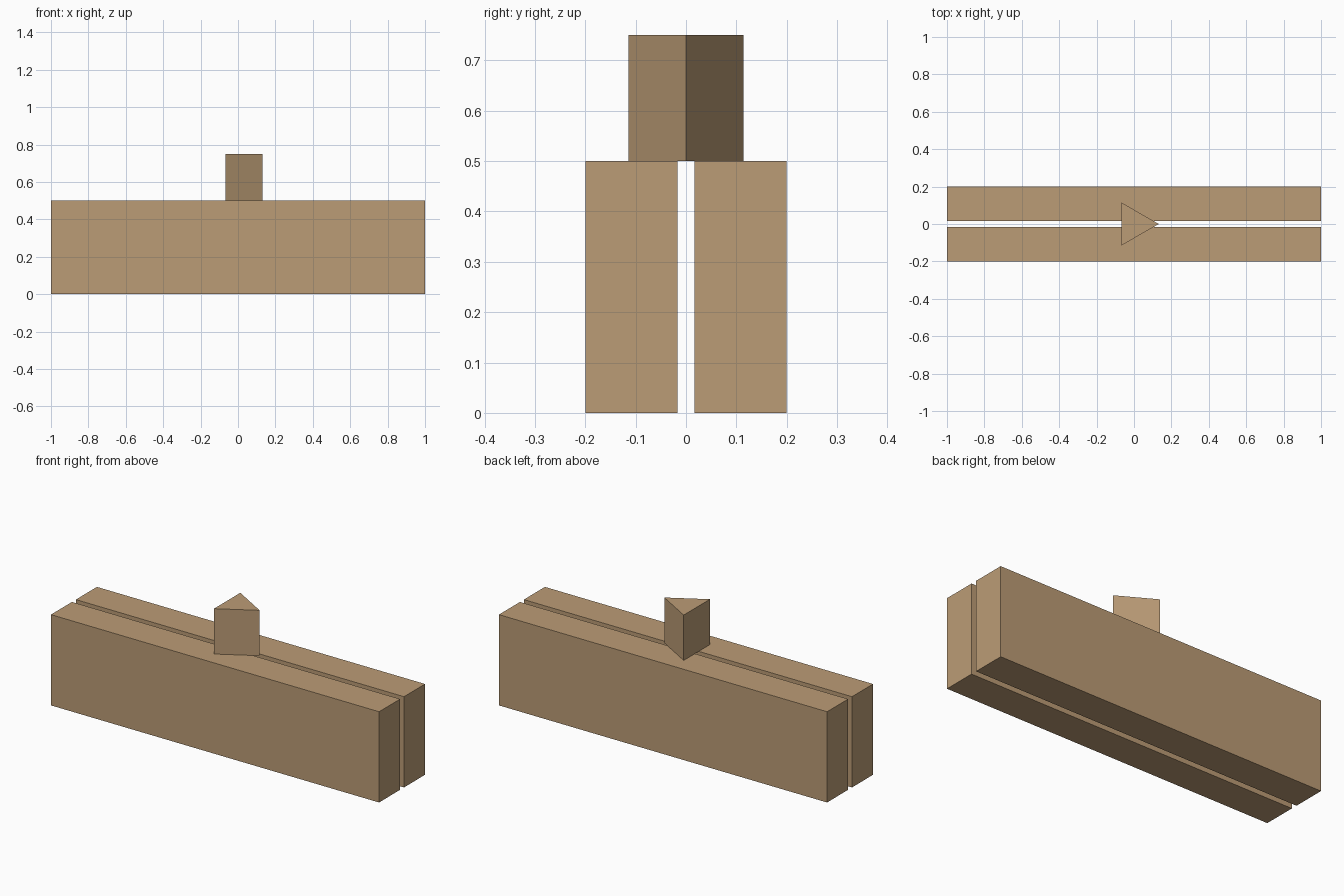
import bpy
from math import radians

cube = bpy.data.objects.get("Cube")
if cube:
    bpy.data.objects.remove(cube, do_unlink=True)

# Wood colour shared by every part
wood = bpy.data.materials.new("tan_wood")
wood.use_nodes = True
colour = (0.5, 0.333, 0.181, 1)
wood.diffuse_color = colour
wood.node_tree.nodes["Principled BSDF"].inputs["Base Color"].default_value = colour


def finish(name):
    obj = bpy.context.object
    obj.name = name
    obj.data.materials.append(wood)
    return obj


# Two long planks with a narrow slot between them
inner, outer, height = 0.017, 0.2, 0.5
for name, side in (("front_plank", -1), ("back_plank", 1)):
    bpy.ops.mesh.primitive_cube_add(size=1, location=(0, side * (inner + outer) / 2, height / 2))
    plank = finish(name)
    plank.scale = (2, outer - inner, height)

# Triangular block on top, pointing toward the left
bpy.ops.mesh.primitive_cylinder_add(vertices=3, radius=0.132, depth=0.25,
                                    location=(0, 0, height + 0.125),
                                    rotation=(0, 0, radians(-90)))
finish("triangular_block")
